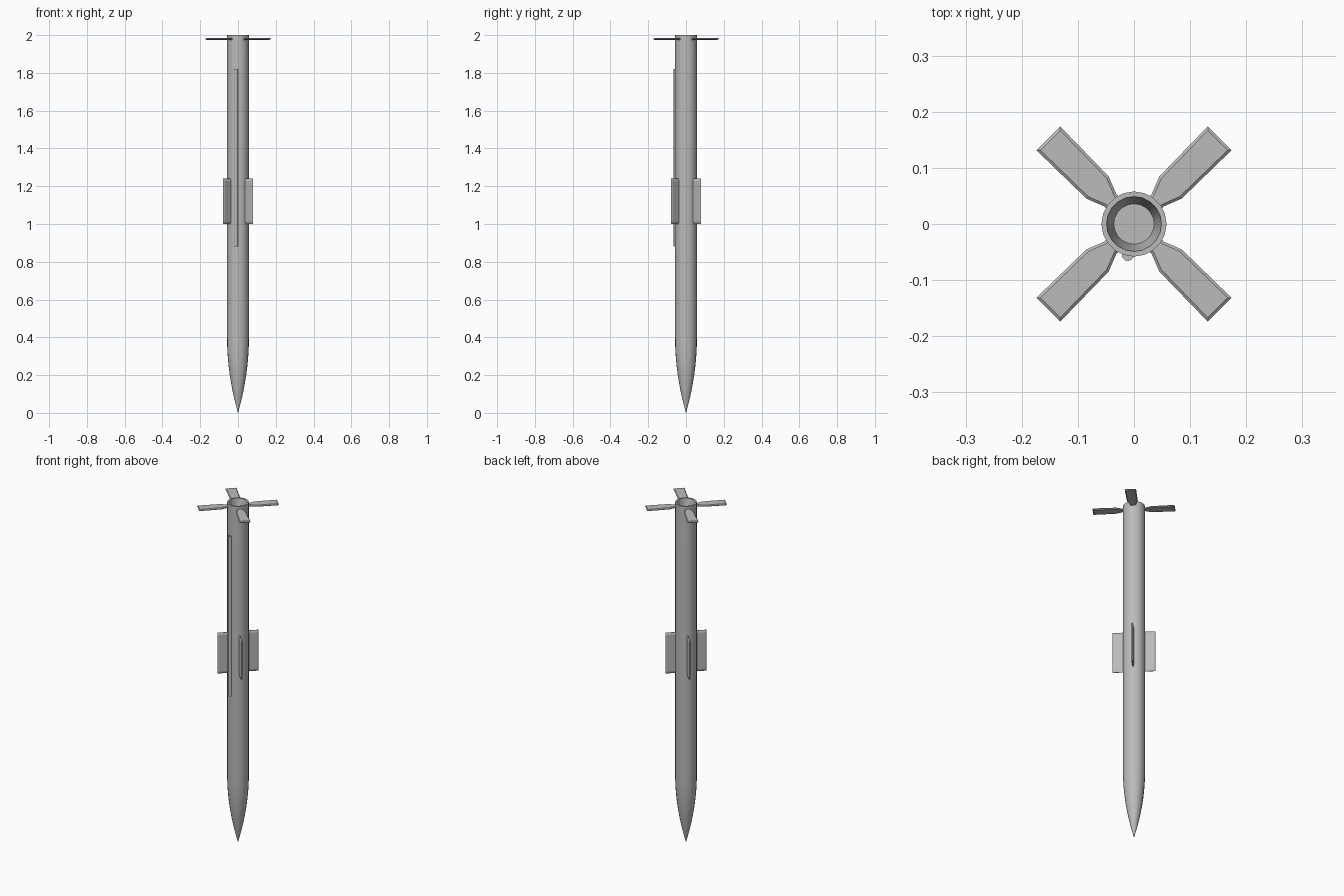
import bpy, bmesh, math
from mathutils import Matrix

if "Cube" in bpy.data.objects:
    bpy.data.objects.remove(bpy.data.objects["Cube"])

grey = bpy.data.materials.new("light_grey")
grey.diffuse_color = (0.5, 0.5, 0.5, 1)
grey.use_nodes = True
grey.node_tree.nodes["Principled BSDF"].inputs["Base Color"].default_value = grey.diffuse_color
R = 0.058


def finish(bm, name, smooth=None):
    bmesh.ops.remove_doubles(bm, verts=bm.verts, dist=1e-5)
    bmesh.ops.recalc_face_normals(bm, faces=bm.faces)
    me = bpy.data.meshes.new(name)
    bm.to_mesh(me)
    bm.free()
    me.materials.append(grey)
    ob = bpy.data.objects.new(name, me)
    bpy.context.collection.objects.link(ob)
    if smooth:
        bpy.ops.object.select_all(action='DESELECT')
        ob.select_set(True)
        bpy.context.view_layer.objects.active = ob
        bpy.ops.object.shade_smooth_by_angle(angle=math.radians(smooth))
    return ob


def loft(bm, rings):
    """Skin a stack of equal-length point rings and cap both ends."""
    rows = [[bm.verts.new(p) for p in ring] for ring in rings]
    for a, b in zip(rows, rows[1:]):
        for i in range(len(a)):
            j = (i + 1) % len(a)
            bm.faces.new((a[i], a[j], b[j], b[i]))
    bm.faces.new(rows[0])
    bm.faces.new(rows[-1])


# Body: curved nose, straight tube and recessed nozzle in one revolved profile
nose = [(R * (1 - (1 - i / 10) ** 2), 0.4 * i / 10) for i in range(1, 11)]
profile = [(0.0005, 0)] + nose + [(R, 2.0), (0.049, 2.0), (0.036, 1.92)]
bm = bmesh.new()
N = 20
loft(bm, [[(r * math.cos(2 * math.pi * i / N), r * math.sin(2 * math.pi * i / N), z)
           for i in range(N)] for r, z in profile])
finish(bm, "body", 35)

# Cable duct: half-round strip along the front
bm = bmesh.new()
arc = [(-0.011 + 0.011 * math.cos(a), -0.054 + 0.012 * math.sin(a))
       for a in [-math.pi * i / 6 for i in range(7)]]
loft(bm, [[(x, y, z) for x, y in arc] for z in (0.88, 1.82)])
finish(bm, "cable_duct", 40)


# Fins, four of each, on the diagonals
def tail_fin(k):
    def outline(inset):
        half = [(0.05, 0.0155 - inset), (0.060, 0.0155 - inset),
                (0.092, 0.028 - inset), (0.216 - inset, 0.030 - inset)]
        return half + [(x, -y) for x, y in reversed(half)]
    bm = bmesh.new()
    loft(bm, [[(x, y, 1.98 + dz) for x, y in outline(inset)]
              for dz, inset in ((-0.005, 0.005), (-0.001, 0), (0.001, 0), (0.005, 0.005))])
    bm.transform(Matrix.Rotation(math.radians(45 + 90 * k), 4, 'Z'))
    finish(bm, f"tail_fin_{k + 1}")


def middle_fin(k):
    # Thin plate with bevelled leading and trailing edges
    sec = [(0.001, 1.0), (0.005, 1.012), (0.005, 1.228), (0.001, 1.24)]
    ring = sec + [(-y, z) for y, z in reversed(sec)]
    bm = bmesh.new()
    loft(bm, [[(x, y * s, z) for y, z in ring]
              for x, s in ((0.05, 1), (0.106, 1), (0.112, 0.3))])
    bm.transform(Matrix.Rotation(math.radians(45 + 90 * k), 4, 'Z'))
    finish(bm, f"middle_fin_{k + 1}")


for k in range(4):
    tail_fin(k)
    middle_fin(k)
